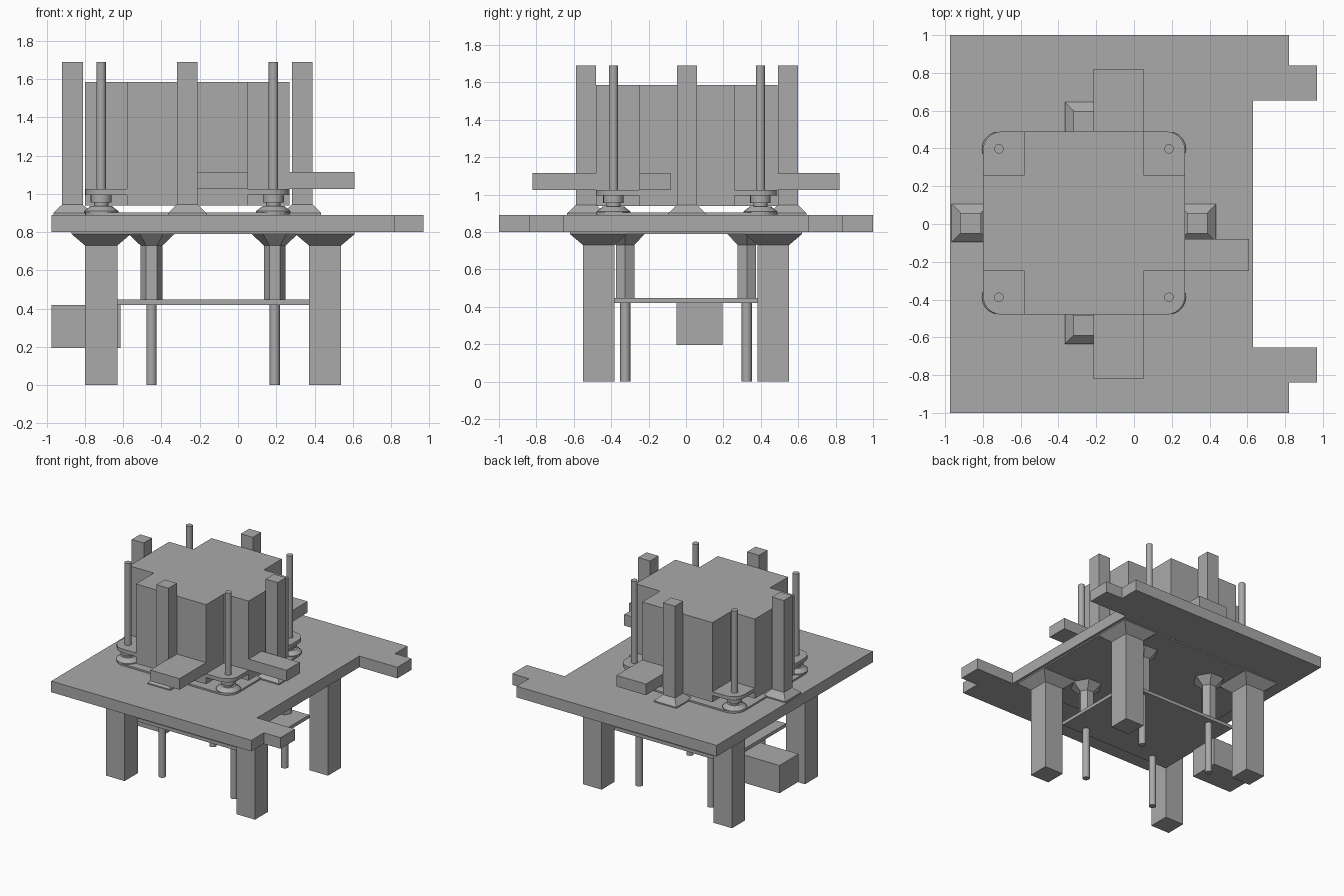
import bpy, bmesh, math

cube = bpy.data.objects.get("Cube")
if cube:
    bpy.data.objects.remove(cube, do_unlink=True)

GREY = (0.4, 0.4, 0.4, 1)
grey = bpy.data.materials.new("plain_grey")
grey.use_nodes = True
grey.diffuse_color = GREY
grey.node_tree.nodes["Principled BSDF"].inputs["Base Color"].default_value = GREY

CX, CY = -0.265, 0.005   # centre of the upper block
DECK_LOW, DECK_TOP = 0.80, 0.89


def finish(name, bm, smooth=False):
    bmesh.ops.recalc_face_normals(bm, faces=bm.faces)
    mesh = bpy.data.meshes.new(name)
    bm.to_mesh(mesh)
    bm.free()
    mesh.materials.append(grey)
    obj = bpy.data.objects.new(name, mesh)
    bpy.context.collection.objects.link(obj)
    if smooth:
        bpy.ops.object.select_all(action='DESELECT')
        obj.select_set(True)
        bpy.context.view_layer.objects.active = obj
        bpy.ops.object.shade_smooth_by_angle(angle=math.radians(35))
    return obj


def prism(name, outline, z0, z1):
    """Extrude a flat outline between two heights."""
    bm = bmesh.new()
    face = bm.faces.new([bm.verts.new((x, y, z0)) for x, y in outline])
    up = bmesh.ops.extrude_face_region(bm, geom=[face])["geom"]
    top = [v for v in up if isinstance(v, bmesh.types.BMVert)]
    bmesh.ops.translate(bm, verts=top, vec=(0, 0, z1 - z0))
    return finish(name, bm)


def box(name, x0, x1, y0, y1, z0, z1):
    return prism(name, [(x0, y0), (x1, y0), (x1, y1), (x0, y1)], z0, z1)


def rounded(hx, hy, r):
    """Rounded rectangle around the block centre."""
    pts = []
    for i, (sx, sy) in enumerate([(1, 1), (-1, 1), (-1, -1), (1, -1)]):
        for k in range(7):
            a = math.pi / 2 * (i + k / 6)
            pts.append((CX + sx * (hx - r) + r * math.cos(a),
                        CY + sy * (hy - r) + r * math.sin(a)))
    return pts


def stack(name, x, y, profile, sides, turn=0.0, smooth=False):
    """Loft regular polygons given as (radius, height) up a vertical axis."""
    bm = bmesh.new()
    rings = []
    for r, z in profile:
        angles = [turn + math.tau * k / sides for k in range(sides)]
        rings.append([bm.verts.new((x + r * math.cos(a), y + r * math.sin(a), z))
                      for a in angles])
    for low, high in zip(rings, rings[1:]):
        for k in range(sides):
            n = (k + 1) % sides
            bm.faces.new((low[k], low[n], high[n], high[k]))
    bm.faces.new(rings[0])
    bm.faces.new(rings[-1])
    return finish(name, bm, smooth)


def square_stack(name, x, y, profile):
    """Loft squares given as (half width, height)."""
    wide = [(h * math.sqrt(2), z) for h, z in profile]
    return stack(name, x, y, wide, 4, math.pi / 4)


# Deck with a notched edge and two tabs
half = [(0.63, 0.655), (0.97, 0.655), (0.97, 0.84), (0.82, 0.84), (0.82, 1), (-0.975, 1)]
prism("deck", half + [(x, -y) for x, y in reversed(half)], DECK_LOW, DECK_TOP)
box("deck_underlay", -0.87, 0.61, -0.62, 0.62, 0.79, DECK_LOW)
prism("deck_pad", rounded(0.535, 0.485, 0.1), DECK_TOP, 0.903)

# Cross-shaped block and its rounded flange
A, B, C, D = 0.535, 0.315, 0.485, 0.255
quarter = [(A, D), (B, D), (B, C)]
cross = quarter + [(-x, y) for x, y in reversed(quarter)]
cross += [(-x, -y) for x, y in cross]
prism("block", [(CX + x, CY + y) for x, y in cross], 0.94, 1.585)
prism("flange", rounded(A, C, 0.1), 0.995, 1.025)

# Arms reaching out of the block
box("front_arm", -0.215, 0.05, -0.82, -0.48, 1.025, 1.115)
box("back_arm", -0.215, 0.05, 0.49, 0.82, 1.025, 1.115)
box("side_arm", 0.27, 0.61, -0.25, -0.08, 1.025, 1.115)

# Square columns on flared feet around the block
columns = {"left": (0.6, 0), "right": (-0.6, 0), "back": (0, 0.54), "front": (0, -0.54)}
for side, (dx, dy) in columns.items():
    square_stack(side + "_column", CX + dx, CY + dy,
                 [(0.1, DECK_TOP), (0.1, 0.9), (0.054, 0.945), (0.054, 1.69)])

for sx in (-1, 1):
    for sy in (-1, 1):
        tag = ("back_" if sy > 0 else "front_") + ("left" if sx > 0 else "right")
        # Corner rod on a conical boss
        stack(tag + "_rod", CX + sx * 0.45, CY + sy * 0.393,
              [(0.09, 0.903), (0.09, 0.91), (0.055, 0.937), (0.038, 0.937), (0.038, 0.955),
               (0.055, 0.955), (0.055, 0.997), (0.025, 0.997), (0.025, 1.69)], 20, smooth=True)
        # Leg with a flared top
        square_stack(tag + "_leg", -0.13 + sx * 0.585, sy * 0.467,
                     [(0.084, 0), (0.084, 0.73), (0.155, 0.79)])
        # Hexagonal standoff and the thin pin beneath it
        px, py = -0.13 + sx * 0.322, sy * 0.325
        stack(tag + "_standoff", px, py, [(0.057, 0.445), (0.057, 0.73), (0.12, 0.79)], 6)
        stack(tag + "_pin", px, py, [(0.027, 0), (0.027, 0.42)], 16, smooth=True)

# Lower shelf and the box hung beneath it
box("shelf", -0.63, 0.37, -0.385, 0.385, 0.42, 0.447)
box("side_box", -0.975, -0.615, -0.05, 0.195, 0.195, 0.42)
